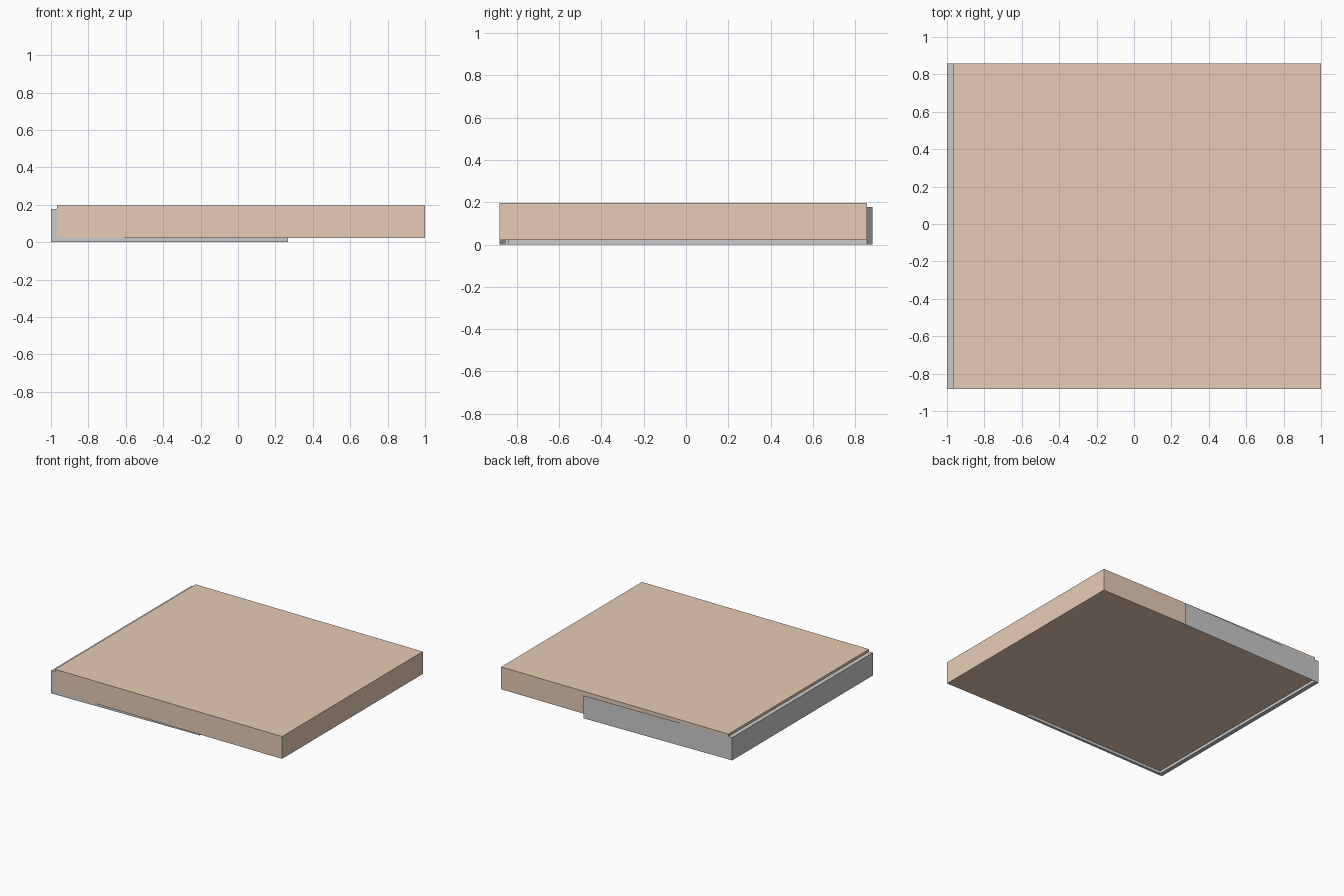
import bpy
import bmesh

if "Cube" in bpy.data.objects:
    bpy.data.objects.remove(bpy.data.objects["Cube"])


def prism(name, outline, z0, z1, mat=None):
    """Extrude a ground outline upward into a closed block."""
    bm = bmesh.new()
    low = [bm.verts.new((x, y, z0)) for x, y in outline]
    high = [bm.verts.new((x, y, z1)) for x, y in outline]
    n = len(outline)
    bm.faces.new(low[::-1])
    bm.faces.new(high)
    for i in range(n):
        j = (i + 1) % n
        bm.faces.new((low[i], low[j], high[j], high[i]))
    return finish(name, bm, mat)


def finish(name, bm, mat=None):
    mesh = bpy.data.meshes.new(name)
    bm.to_mesh(mesh)
    bm.free()
    if mat:
        mesh.materials.append(mat)
    obj = bpy.data.objects.new(name, mesh)
    bpy.context.collection.objects.link(obj)
    return obj


tan = bpy.data.materials.new("tan")
tan.diffuse_color = (0.80, 0.60, 0.46, 1)
tan.use_nodes = True
tan.node_tree.nodes["Principled BSDF"].inputs["Base Color"].default_value = tan.diffuse_color

FRONT, BACK, LEFT, INNER = -0.883, 0.857, -1.0, -0.967
END, SKEW, WALL_TOP = 0.268, 0.026, 0.178

# Main slab, raised slightly off the ground
prism("slab", [(INNER, FRONT), (1, FRONT), (1, BACK), (INNER, BACK)],
      0.022, 0.197, tan)

# Thick wall along the left side
prism("left_wall", [(LEFT, FRONT), (INNER, FRONT), (INNER, BACK), (LEFT, BACK)],
      0, WALL_TOP)

# Front wall, slightly skewed so it runs in under the slab
prism("front_wall", [(LEFT, FRONT), (END, FRONT + SKEW),
                     (END, FRONT + SKEW + 0.02), (LEFT, FRONT + 0.02)],
      0, WALL_TOP)

# Thin back panel, parallel to the front wall
bm = bmesh.new()
bm.faces.new([bm.verts.new(p) for p in (
    (END, BACK + SKEW, 0), (LEFT, BACK, 0),
    (LEFT, BACK, WALL_TOP), (END, BACK + SKEW, WALL_TOP))])
finish("back_panel", bm)
